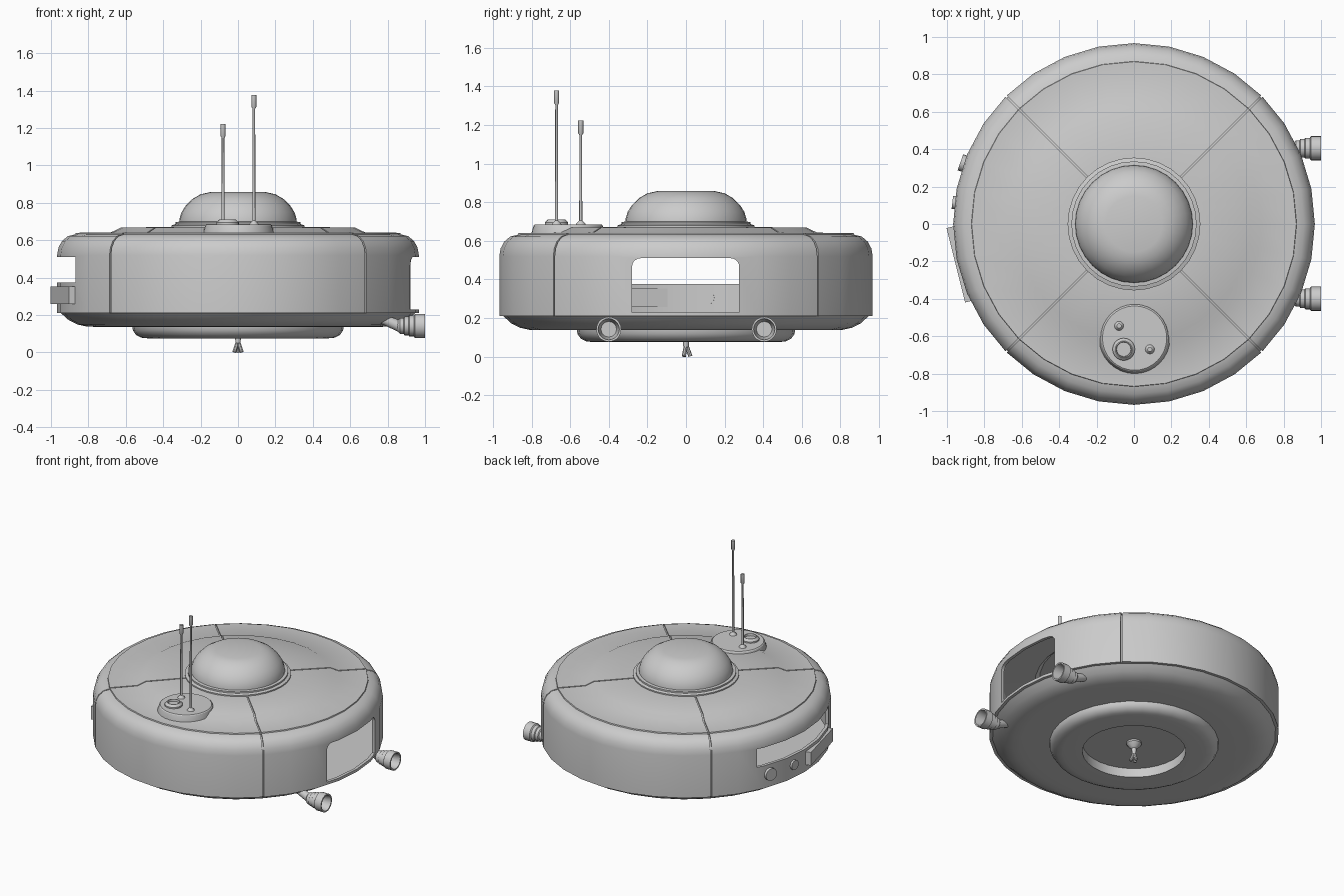
import bpy, bmesh, math
from mathutils import Matrix, Vector

if "Cube" in bpy.data.objects:
    bpy.data.objects.remove(bpy.data.objects["Cube"])

grey = bpy.data.materials.new("hull grey")
grey.diffuse_color = (0.6, 0.6, 0.6, 1)
grey.use_nodes = True
grey.node_tree.nodes["Principled BSDF"].inputs["Base Color"].default_value = grey.diffuse_color


def smooth(ob):
    bpy.ops.object.select_all(action='DESELECT')
    ob.select_set(True)
    bpy.context.view_layer.objects.active = ob
    bpy.ops.object.shade_smooth_by_angle(angle=math.radians(32))


def finish(name, bm, matrix=None):
    bmesh.ops.remove_doubles(bm, verts=bm.verts, dist=0.0001)
    bmesh.ops.recalc_face_normals(bm, faces=bm.faces)
    if matrix:
        bm.transform(matrix)
    me = bpy.data.meshes.new(name)
    bm.to_mesh(me)
    bm.free()
    me.materials.append(grey)
    ob = bpy.data.objects.new(name, me)
    bpy.context.collection.objects.link(ob)
    smooth(ob)
    return ob


def skin(bm, columns, closed):
    """Join neighbouring columns of points, all the way round."""
    cols = [[bm.verts.new(p) for p in c] for c in columns]
    n = len(cols[0])
    for a, b in zip(cols, cols[1:] + cols[:1]):
        for i in range(n if closed else n - 1):
            j = (i + 1) % n
            bm.faces.new((a[i], b[i], b[j], a[j]))


def lathe(name, profile, segs=32, closed=False, matrix=None):
    bm = bmesh.new()
    cols = []
    for k in range(segs):
        a = 2 * math.pi * k / segs
        cols.append([(r * math.cos(a), r * math.sin(a), z) for r, z in profile])
    skin(bm, cols, closed)
    bmesh.ops.dissolve_degenerate(bm, dist=0.00001, edges=bm.edges)
    return finish(name, bm, matrix)


def box(name, centre, size, turn=0, round_top=0):
    bm = bmesh.new()
    bmesh.ops.create_cube(bm, size=1)
    bm.transform(Matrix.Diagonal((*size, 1)))
    if round_top:
        edges = [e for e in bm.edges if all(v.co.z > 0 for v in e.verts)
                 and abs(e.verts[0].co.y - e.verts[1].co.y) < 0.001]
        bmesh.ops.bevel(bm, geom=edges, offset=round_top, segments=5,
                        profile=0.5, affect='EDGES')
    return finish(name, bm, Matrix.Translation(centre) @ Matrix.Rotation(turn, 4, 'Z'))


def rod(name, start, end, r1, r2, segs=12):
    start, end = Vector(start), Vector(end)
    d = end - start
    m = Matrix.Translation(start) @ d.to_track_quat('Z', 'Y').to_matrix().to_4x4()
    return lathe(name, [(0, 0), (r1, 0), (r2, d.length), (0, d.length)], segs, matrix=m)


# Hollow upper shell, with four narrow seams sunk into its outside
outer = [(0.967, 0.21), (0.967, 0.52), (0.96, 0.56), (0.942, 0.595), (0.91, 0.622),
         (0.87, 0.632), (0.868, 0.64), (0.68, 0.642), (0.625, 0.668), (0.30, 0.672)]
inner = [(0.30, 0.645), (0.63, 0.642), (0.66, 0.618), (0.88, 0.608),
         (0.925, 0.575), (0.945, 0.52), (0.945, 0.21)]
columns = []
for k in range(32):
    a = 2 * math.pi * k / 32
    seam = k % 8 == 4
    for side, sunk in ([(-1, 0), (-1, 1), (1, 1), (1, 0)] if seam else [(0, 0)]):
        off = side * 0.005
        c = []
        for i, (r, z) in enumerate(outer + inner):
            if sunk and i < len(outer):
                r -= 0.01 if i < 6 else 0
                z -= 0.01 if i > 2 else 0
            c.append((r * math.cos(a) - off * math.sin(a),
                      r * math.sin(a) + off * math.cos(a), z))
        columns.append(c)
bm = bmesh.new()
skin(bm, columns, True)
shell = finish("upper_shell", bm)

# Side openings
cutters = [box("right_opening_cutter", (0.9, -0.002, 0.37), (0.5, 0.555, 0.28), 0, 0.045),
           box("left_opening_cutter", (-0.9, 0, 0.443), (0.5, 0.83, 0.135))]
for cutter in cutters:
    cutter.hide_render = True
    cutter.hide_set(True)
    mod = shell.modifiers.new("opening", 'BOOLEAN')
    mod.operation, mod.solver, mod.object = 'DIFFERENCE', 'EXACT', cutter
    bpy.context.view_layer.objects.active = shell
    bpy.ops.object.modifier_apply(modifier=mod.name)
    bpy.data.objects.remove(cutter)
smooth(shell)

# Lower hull with stepped plate and central recess
lathe("lower_hull", [(0, 0.213), (0.95, 0.213), (0.935, 0.20), (0.905, 0.173), (0.86, 0.15),
                     (0.81, 0.139), (0.76, 0.137), (0.565, 0.137), (0.562, 0.118),
                     (0.545, 0.093), (0.515, 0.079), (0.475, 0.075), (0.345, 0.075),
                     (0.345, 0.142), (0, 0.142)])

# Dome and its collar
lathe("dome_collar", [(0, 0.64), (0.355, 0.64), (0.355, 0.68), (0.335, 0.686),
                      (0.335, 0.697), (0.31, 0.70), (0, 0.70)])
lathe("dome", [(0, 0.69), (0.315, 0.69), (0.313, 0.715), (0.302, 0.75), (0.28, 0.785),
               (0.245, 0.82), (0.20, 0.846), (0.15, 0.857), (0, 0.858)])

# Antenna mount, socket and two antennas
lathe("antenna_mount", [(0, 0.62), (0.19, 0.62), (0.19, 0.642), (0.178, 0.68),
                        (0.172, 0.685), (0, 0.685)],
      matrix=Matrix.Translation((0.003, -0.61, 0)))
lathe("mount_socket", [(0, 0.68), (0.06, 0.68), (0.06, 0.695), (0.045, 0.71),
                       (0.04, 0.71), (0.038, 0.695), (0, 0.695)], 20,
      matrix=Matrix.Translation((-0.055, -0.67, 0)))
for label, x, y, top in (("short", -0.08, -0.545, 1.222), ("tall", 0.085, -0.67, 1.378)):
    lathe(label + "_antenna", [(0, 0.68), (0.027, 0.68), (0.023, 0.69), (0.008, 0.705),
                               (0.007, top - 0.075), (0.013, top - 0.065), (0.013, top),
                               (0, top)], 12, matrix=Matrix.Translation((x, y, 0)))

# Two hollow thrusters on bent necks
bell = [(0, 0.0), (0.025, 0.0), (0.042, 0.015), (0.042, 0.035), (0.05, 0.04), (0.05, 0.062),
        (0.056, 0.066), (0.056, 0.09), (0.065, 0.096), (0.065, 0.15), (0.055, 0.15),
        (0.04, 0.06), (0, 0.06)]
for label, y in (("front", -0.4), ("back", 0.405)):
    lathe(label + "_thruster", bell, 20,
          matrix=Matrix.Translation((0.85, y, 0.142)) @ Matrix.Rotation(math.pi / 2, 4, 'Y'))
    rod(label + "_thruster_neck", (0.76, y, 0.185), (0.865, y, 0.14), 0.026, 0.03)

# Left side box and round ports
box("side_box", (-0.93, -0.215, 0.306), (0.047, 0.41, 0.096), math.radians(14))
for label, y, r, reach in (("large", 0.325, 0.045, 0.985), ("small", 0.115, 0.035, 0.978)):
    a = math.pi - math.asin(y / 0.97)
    d = Vector((math.cos(a), math.sin(a), 0))
    rod(label + "_side_port", d * 0.94 + Vector((0, 0, 0.305)),
        d * reach + Vector((0, 0, 0.305)), r, r, 16)

# Small three-pronged fitting under the hull
lathe("fitting_stem", [(0, 0.15), (0.05, 0.15), (0.05, 0.13), (0.03, 0.105), (0.016, 0.095),
                       (0.014, 0.05), (0, 0.035)], 16)
for k in range(3):
    a = 2 * math.pi * k / 3 + math.pi / 2
    rod(f"fitting_prong_{k + 1}", (0, 0, 0.065),
        (0.023 * math.cos(a), 0.023 * math.sin(a), 0.002), 0.01, 0.011, 8)
